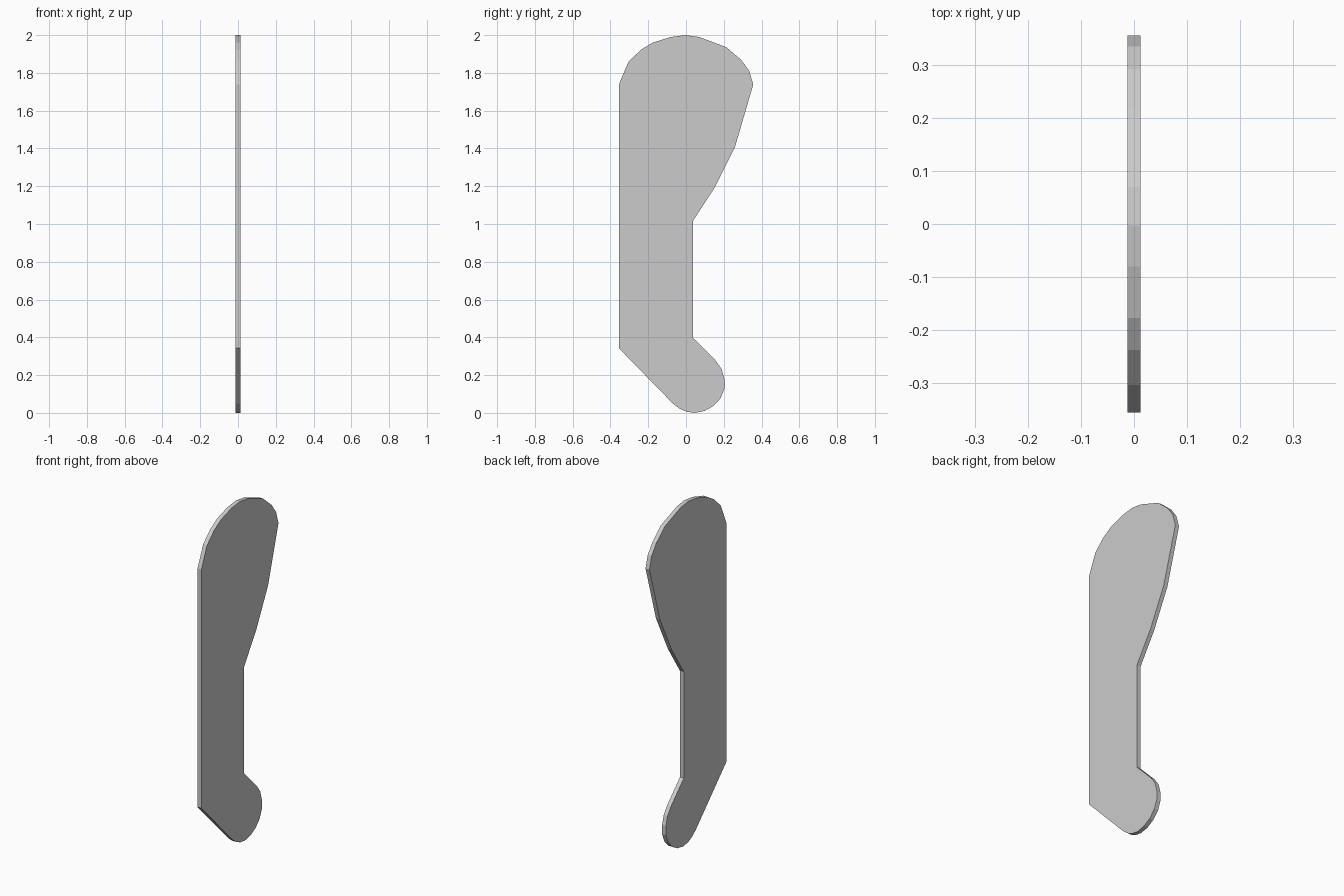
import bpy, bmesh

if "Cube" in bpy.data.objects:
    bpy.data.objects.remove(bpy.data.objects["Cube"])

HALF_THICKNESS = 0.0125

# Side outline (y, z), starting at the upper left and running clockwise
outline = [
    # rounded head
    (-0.356, 1.738), (-0.304, 1.86), (-0.238, 1.923), (-0.177, 1.96),
    (-0.08, 1.99), (-0.003, 2.0), (0.07, 1.99), (0.214, 1.936),
    (0.293, 1.868), (0.335, 1.81), (0.356, 1.738),
    # tapering neck and straight grip
    (0.26, 1.41), (0.15, 1.19), (0.038, 1.018), (0.038, 0.397),
    # hooked, rounded foot
    (0.156, 0.278), (0.188, 0.233), (0.203, 0.18), (0.203, 0.127),
    (0.183, 0.077), (0.146, 0.037), (0.098, 0.01), (0.045, 0.0),
    (0.0, 0.007), (-0.034, 0.023), (-0.07, 0.05), (-0.356, 0.343),
]


def flat_plate(name, points, half):
    """Extrude a y-z outline into a plate centred on x = 0."""
    bm = bmesh.new()
    face = bm.faces.new([bm.verts.new((-half, y, z)) for y, z in points])
    result = bmesh.ops.extrude_face_region(bm, geom=[face])
    moved = [v for v in result["geom"] if isinstance(v, bmesh.types.BMVert)]
    bmesh.ops.translate(bm, verts=moved, vec=(2 * half, 0, 0))
    bmesh.ops.recalc_face_normals(bm, faces=bm.faces)
    mesh = bpy.data.meshes.new(name)
    bm.to_mesh(mesh)
    bm.free()
    obj = bpy.data.objects.new(name, mesh)
    bpy.context.collection.objects.link(obj)
    return obj


flat_plate("curved_plate", outline, HALF_THICKNESS)
